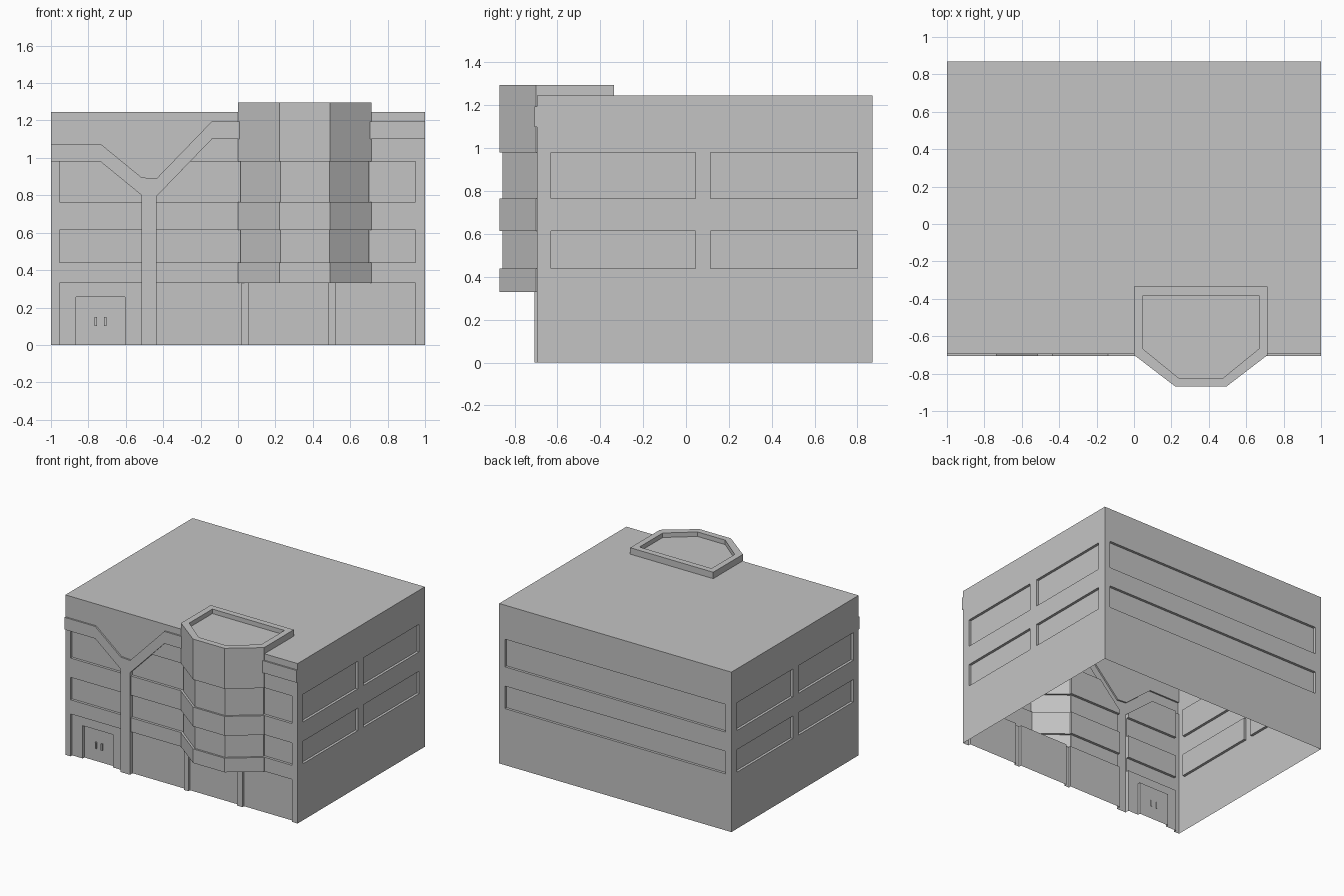
import bpy, bmesh
from mathutils import Vector

cube = bpy.data.objects.get("Cube")
if cube:
    bpy.data.objects.remove(cube, do_unlink=True)

GREY = (0.55, 0.55, 0.55, 1)
mat = bpy.data.materials.new("wall grey")
mat.use_nodes = True
mat.diffuse_color = GREY
mat.node_tree.nodes["Principled BSDF"].inputs["Base Color"].default_value = GREY

FRONT, BACK, ROOF, DEPTH = -0.695, 0.87, 1.245, 0.02
FLOORS = [(0.44, 0.615), (0.765, 0.98)]


def finish(name, bm):
    bmesh.ops.recalc_face_normals(bm, faces=bm.faces)
    mesh = bpy.data.meshes.new(name)
    bm.to_mesh(mesh)
    bm.free()
    mesh.materials.append(mat)
    ob = bpy.data.objects.new(name, mesh)
    bpy.context.collection.objects.link(ob)
    return ob


def loft(name, rings):
    """Closed solid through rings of equal point count."""
    bm = bmesh.new()
    loops = [[bm.verts.new(p) for p in ring] for ring in rings]
    n = len(loops[0])
    for a, b in zip(loops, loops[1:]):
        for i in range(n):
            j = (i + 1) % n
            bm.faces.new((a[i], a[j], b[j], b[i]))
    bm.faces.new(loops[0])
    bm.faces.new(loops[-1])
    return finish(name, bm)


def elevation(name, outline, y0, y1):
    """Extrude an x-z outline along y."""
    return loft(name, [[(x, y, z) for x, z in outline] for y in (y0, y1)])


def box(name, x, y, z):
    rect = [(x[0], z[0]), (x[1], z[0]), (x[1], z[1]), (x[0], z[1])]
    return elevation(name, rect, *y)


def combine(target, tool, operation):
    mod = target.modifiers.new("combine", 'BOOLEAN')
    mod.operation, mod.solver, mod.object = operation, 'EXACT', tool
    bpy.context.view_layer.objects.active = target
    bpy.ops.object.modifier_apply(modifier=mod.name)
    bpy.data.objects.remove(tool, do_unlink=True)


def cut(tool):
    combine(building, tool, 'DIFFERENCE')


building = box("building", (-1, 1), (FRONT, BACK), (0, ROOF))

# Side and back windows
for z in FLOORS:
    for side in (-1, 1):
        for y in ((-0.63, 0.045), (0.115, 0.8)):
            cut(box("cutter", sorted((side * 1.1, side * (1 - DEPTH))), y, z))
    cut(box("cutter", (-0.95, 0.95), (BACK - DEPTH, 1), z))

# Front windows, the upper ones clipped by the sloping bands
front_cut = (-1, FRONT + DEPTH)
for x in ((-0.955, -0.515), (-0.435, 0.95)):
    cut(box("cutter", x, front_cut, FLOORS[0]))
lo, hi = FLOORS[1]
cut(elevation("cutter", [(-0.955, lo), (-0.515, lo), (-0.515, 0.8),
                         (-0.735, hi), (-0.955, hi)], *front_cut))
cut(elevation("cutter", [(-0.435, lo), (0.95, lo), (0.95, hi),
                         (-0.256, hi), (-0.435, 0.795)], *front_cut))

# Ground floor recesses between the pillars, then the doorway
for x in ((-0.955, -0.515), (-0.435, 0.02), (0.06, 0.48), (0.525, 0.95)):
    cut(box("cutter", x, front_cut, (-0.1, 0.33)))
cut(box("cutter", (-0.865, -0.605), (-1, FRONT + 2 * DEPTH), (-0.1, 0.255)))

# Pier with branching bands, and the short band right of the bay
BAND = 0.095
lower = [(-1, 0.98), (-0.735, 0.98), (-0.515, 0.8)]
rising = [(-0.435, 0.795), (-0.14, 1.1), (0.1, 1.1)]
top = [(x, z + BAND) for x, z in reversed(lower + rising)]
outline = lower + [(-0.515, 0), (-0.435, 0)] + rising + top
combine(building, elevation("pier", outline, FRONT - 0.012, FRONT + 0.01), 'UNION')
combine(building, box("band", (0.65, 1), (FRONT - 0.012, FRONT + 0.01),
                      (1.1, 1.1 + BAND)), 'UNION')


# Bay with recessed window strips and a sunken roof
def bay_ring(z, d):
    x0, x1, back, shoulder, nose = d, 0.715 - d, -0.335 - d, -0.7 + d * 0.7, -0.87 + d
    c0, c1 = 0.222 + d * 0.35, 0.493 - d * 0.35
    return [(x0, back, z), (x0, shoulder, z), (c0, nose, z),
            (c1, nose, z), (x1, shoulder, z), (x1, back, z)]


rings = [bay_ring(0.33, 0)]
for z0, z1 in FLOORS:
    rings += [bay_ring(z0, 0), bay_ring(z0, 0.014), bay_ring(z1, 0.014), bay_ring(z1, 0)]
rings += [bay_ring(1.295, 0), bay_ring(1.295, 0.047), bay_ring(1.26, 0.047)]
combine(building, loft("bay", rings), 'UNION')

# Open underside
bm = bmesh.new()
bm.from_mesh(building.data)
under = [f for f in bm.faces if all(v.co.z < 0.001 for v in f.verts)]
bmesh.ops.delete(bm, geom=under, context='FACES')
bm.to_mesh(building.data)
bm.free()

# Door handles
for side, x in (("right", -0.76), ("left", -0.71)):
    y = FRONT + 2 * DEPTH
    box("door_handle_" + side, (x - 0.006, x + 0.006), (y - 0.012, y + 0.003), (0.1, 0.15))
